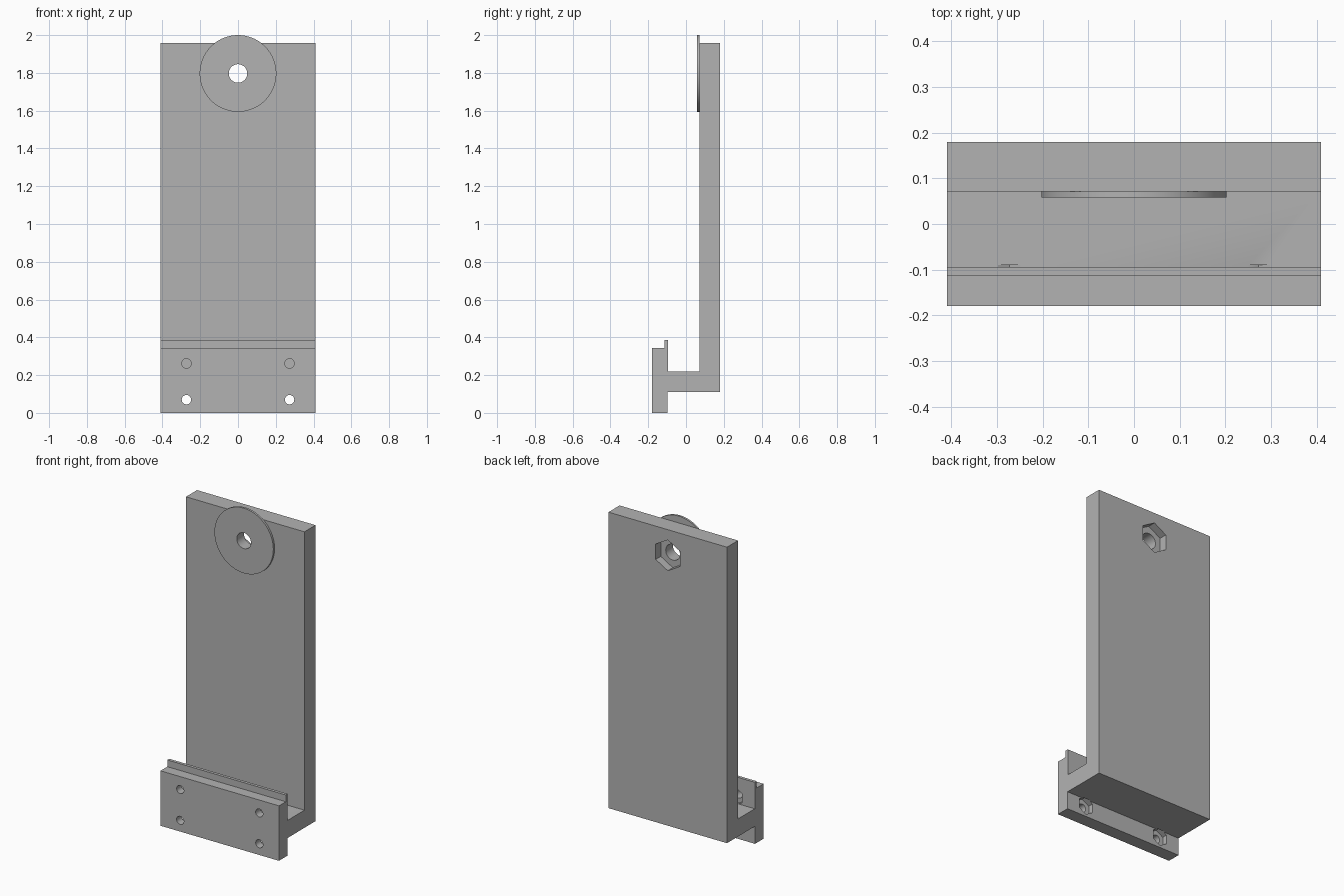
import bpy, bmesh, math
from mathutils import Matrix

if "Cube" in bpy.data.objects:
    bpy.data.objects.remove(bpy.data.objects["Cube"])

HALF_W = 0.409
DISC_Z = 1.797

grey = bpy.data.materials.new("plain grey")
grey.diffuse_color = (0.45, 0.45, 0.45, 1)
grey.use_nodes = True
grey.node_tree.nodes["Principled BSDF"].inputs["Base Color"].default_value = grey.diffuse_color


def new_object(name, bm):
    bmesh.ops.recalc_face_normals(bm, faces=bm.faces)
    mesh = bpy.data.meshes.new(name)
    bm.to_mesh(mesh)
    bm.free()
    mesh.materials.append(grey)
    obj = bpy.data.objects.new(name, mesh)
    bpy.context.collection.objects.link(obj)
    return obj


def prism_y(name, x, z, radius, y0, y1, sides):
    """Cylinder or hexagon along y, with a corner pointing up."""
    bm = bmesh.new()
    pts = [(x + radius * math.sin(2 * math.pi * i / sides), y0,
            z + radius * math.cos(2 * math.pi * i / sides)) for i in range(sides)]
    face = bm.faces.new([bm.verts.new(p) for p in pts])
    ext = bmesh.ops.extrude_face_region(bm, geom=[face])
    verts = [v for v in ext["geom"] if isinstance(v, bmesh.types.BMVert)]
    bmesh.ops.translate(bm, verts=verts, vec=(0, y1 - y0, 0))
    return new_object(name, bm)


def cut(obj, cutter):
    mod = obj.modifiers.new("cut", 'BOOLEAN')
    mod.operation = 'DIFFERENCE'
    mod.solver = 'EXACT'
    mod.object = cutter
    bpy.context.view_layer.objects.active = obj
    bpy.ops.object.modifier_apply(modifier=mod.name)
    bpy.data.objects.remove(cutter)


# Bracket: side profile (y, z) extruded across x
profile = [(-0.18, 0), (-0.097, 0), (-0.097, 0.11), (0.18, 0.11), (0.18, 1.957),
           (0.071, 1.957), (0.071, 0.22), (-0.094, 0.22), (-0.094, 0.385),
           (-0.113, 0.385), (-0.113, 0.343), (-0.18, 0.343)]
bm = bmesh.new()
side = bm.faces.new([bm.verts.new((-HALF_W, y, z)) for y, z in profile])
ext = bmesh.ops.extrude_face_region(bm, geom=[side])
bmesh.ops.translate(bm, verts=[v for v in ext["geom"] if isinstance(v, bmesh.types.BMVert)],
                    vec=(2 * HALF_W, 0, 0))
bracket = new_object("bracket", bm)

# Thin washer pad on the front of the tall plate
pad = prism_y("washer_pad", 0, DISC_Z, 0.203, 0.058, 0.071, 96)

# Main bolt hole, with a hexagonal nut pocket at the back
for part in (bracket, pad):
    cut(part, prism_y("bolt_cutter", 0, DISC_Z, 0.049, 0, 0.3, 48))
cut(bracket, prism_y("nut_cutter", 0, DISC_Z, 0.096, 0.13, 0.3, 6))

# Four clamp holes with small nut pockets behind the front flange
for x in (-0.273, 0.273):
    for z in (0.07, 0.262):
        cut(bracket, prism_y("screw_cutter", x, z, 0.025, -0.3, -0.09, 32))
        cut(bracket, prism_y("small_nut_cutter", x, z, 0.056, -0.13, -0.09, 6))

# Smooth the round walls, keep all other edges sharp
for obj in (bracket, pad):
    bpy.ops.object.select_all(action='DESELECT')
    obj.select_set(True)
    bpy.context.view_layer.objects.active = obj
    bpy.ops.object.shade_smooth_by_angle(angle=math.radians(30))
